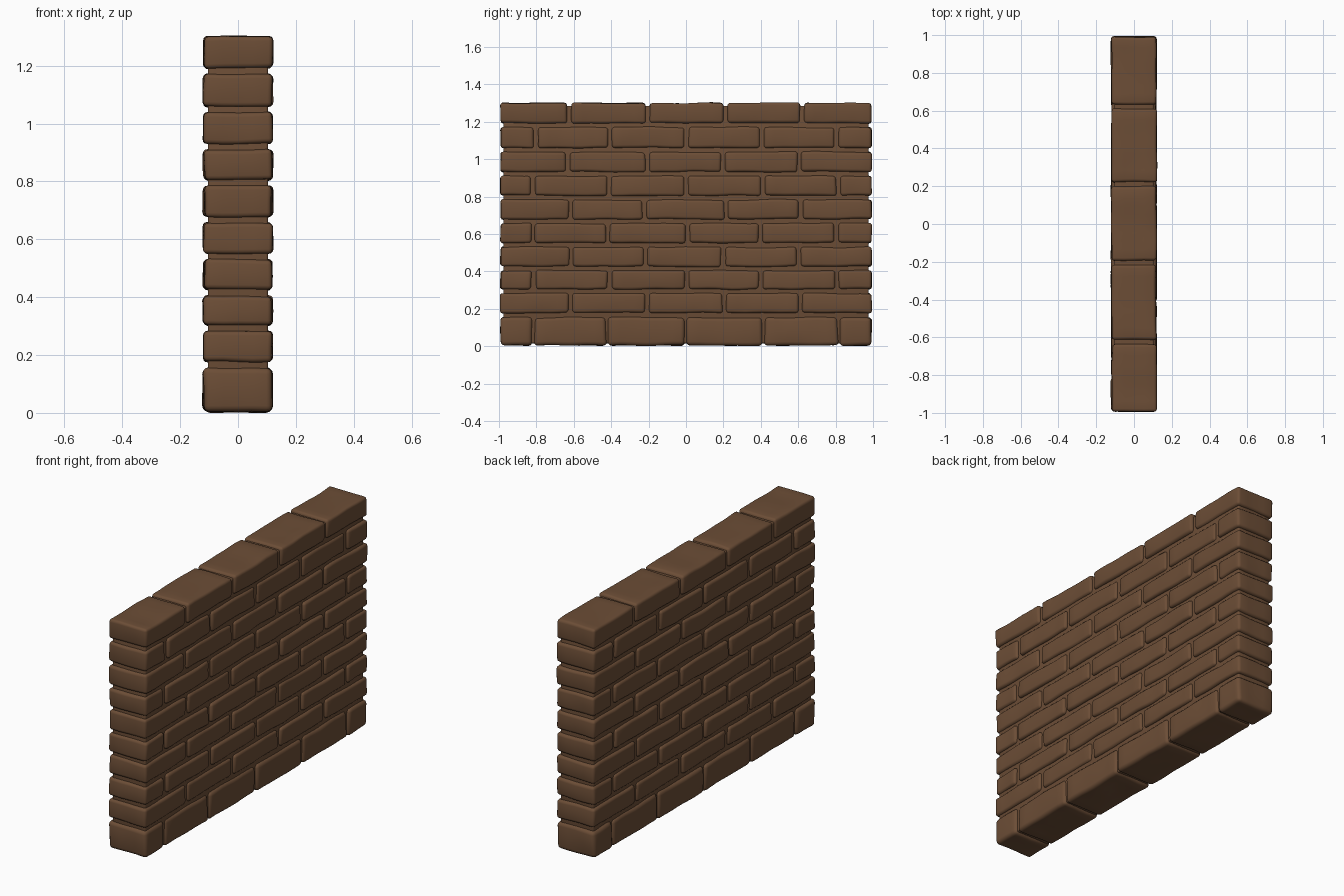
import bpy, bmesh, random
from mathutils import Vector, noise

if "Cube" in bpy.data.objects:
    bpy.data.objects.remove(bpy.data.objects["Cube"])

random.seed(4)
HALF_X, HALF_Y, HEIGHT = 0.118, 0.992, 1.30

brown = bpy.data.materials.new("brown brick")
brown.diffuse_color = (0.15, 0.075, 0.037, 1)
brown.use_nodes = True
brown.node_tree.nodes["Principled BSDF"].inputs["Base Color"].default_value = brown.diffuse_color


def add_block(bm, lo, hi, bevel, wobble):
    """Rounded, slightly uneven block between two corners."""
    part = bmesh.new()
    bmesh.ops.create_cube(part, size=1)
    lo, hi = Vector(lo), Vector(hi)
    for v in part.verts:
        v.co = Vector([lo[i] + (hi[i] - lo[i]) * (v.co[i] + 0.5) for i in range(3)])
    bmesh.ops.bevel(part, geom=part.edges[:], offset=bevel, segments=3,
                    profile=0.5, affect='EDGES')
    # slices so the faces can undulate like worn brick
    for axis, count in ((1, 8), (0, 4), (2, 2)):
        normal = Vector((0, 0, 0))
        normal[axis] = 1
        a, b = lo[axis] + bevel, hi[axis] - bevel
        for k in range(1, count):
            bmesh.ops.bisect_plane(part, geom=part.verts[:] + part.edges[:] + part.faces[:],
                                   plane_co=normal * (a + (b - a) * k / count),
                                   plane_no=normal)
    seed = Vector([random.uniform(0, 50) for _ in range(3)])
    for v in part.verts:
        v.co += noise.noise_vector(v.co * 7 + seed) * wobble
        v.co.z = max(v.co.z, 0)
    mesh = bpy.data.meshes.new("tmp")
    part.to_mesh(mesh)
    part.free()
    bm.from_mesh(mesh)
    bpy.data.meshes.remove(mesh)


def finish(bm, name):
    mesh = bpy.data.meshes.new(name)
    bm.to_mesh(mesh)
    bm.free()
    mesh.materials.append(brown)
    mesh.shade_smooth()
    obj = bpy.data.objects.new(name, mesh)
    bpy.context.collection.objects.link(obj)


# Mortar core, recessed behind the brick faces
bm = bmesh.new()
add_block(bm, (-0.104, -0.976, 0.015), (0.104, 0.976, 1.285), 0.008, 0.0)
finish(bm, "mortar_core")

# Brick courses in running bond, bottom to top
beds = [0.0, 0.166, 0.293, 0.415, 0.541, 0.668, 0.794, 0.921, 1.049, 1.181, HEIGHT]
for row in range(10):
    if row % 2:
        joints = [-0.625, -0.215, 0.205, 0.612]
    else:
        joints = [-0.81, -0.412, 0.0, 0.405, 0.812]
    joints = [j + random.uniform(-0.01, 0.01) for j in joints]
    ends = [-HALF_Y] + joints + [HALF_Y]
    gap = 0.005 if row == 0 else 0.011          # tight joints at the base
    z0 = beds[row] + (0.011 if row else 0.004)
    z1 = beds[row + 1] - (0.011 if row < 9 else 0)
    bm = bmesh.new()
    for i in range(len(ends) - 1):
        y0 = ends[i] + (gap if i else 0)
        y1 = ends[i + 1] - (gap if i < len(ends) - 2 else 0)
        left = HALF_X + random.uniform(-0.002, 0.002)
        right = HALF_X + random.uniform(-0.002, 0.002)
        add_block(bm, (-left, y0, z0), (right, y1, z1),
                  0.02 if row == 0 else 0.015, 0.006)
    finish(bm, f"brick_course_{row + 1}")
